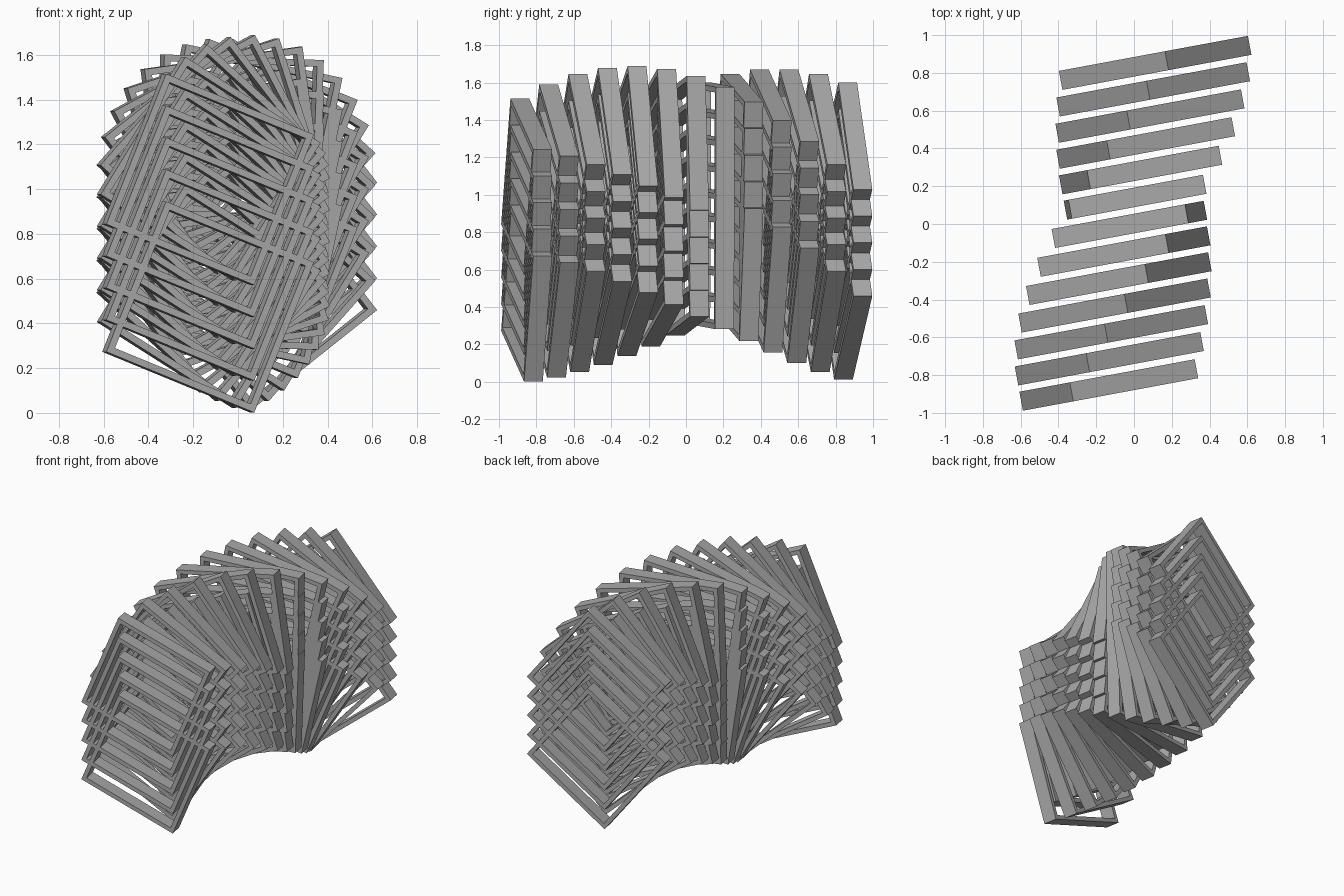
import bpy, bmesh
from math import radians
from mathutils import Matrix

if "Cube" in bpy.data.objects:
    bpy.data.objects.remove(bpy.data.objects["Cube"], do_unlink=True)

COLUMNS, LAYERS = 13, 5         # frames along the twist, copies upward
SIDE, BAR, DEPTH = 0.725, 0.03, 0.102
SPACING, RISE = 0.136, 0.1425
RADIUS, PIVOT_Z = 0.32, 0.338   # each frame swings around a low axis
TURN, START, STEP = 10.5, -65, 10

grey = bpy.data.materials.new("plain_grey")
grey.use_nodes = True
grey.diffuse_color = (0.4, 0.4, 0.4, 1)
grey.node_tree.nodes["Principled BSDF"].inputs["Base Color"].default_value = grey.diffuse_color


def square_frame(name, matrix):
    """Square open frame, extruded through its depth and placed by matrix."""
    bm = bmesh.new()
    rings = []
    for half, y in ((SIDE / 2, -DEPTH / 2), (SIDE / 2, DEPTH / 2),
                    (SIDE / 2 - BAR, DEPTH / 2), (SIDE / 2 - BAR, -DEPTH / 2)):
        rings.append([bm.verts.new((sx * half, y, sz * half))
                      for sx, sz in ((-1, -1), (1, -1), (1, 1), (-1, 1))])
    for k in range(4):
        a, b = rings[k], rings[(k + 1) % 4]
        for j in range(4):
            n = (j + 1) % 4
            bm.faces.new((a[j], a[n], b[n], b[j]))
    bmesh.ops.recalc_face_normals(bm, faces=bm.faces)
    bm.transform(matrix)
    mesh = bpy.data.meshes.new(name)
    bm.to_mesh(mesh)
    bm.free()
    mesh.materials.append(grey)
    obj = bpy.data.objects.new(name, mesh)
    bpy.context.collection.objects.link(obj)
    return obj


# Twisting row of frames, each stacked upward
for i in range(COLUMNS):
    place = (Matrix.Translation((0.003, 0.003, PIVOT_Z))
             @ Matrix.Rotation(radians(TURN), 4, 'Z')
             @ Matrix.Translation((0, (i - (COLUMNS - 1) / 2) * SPACING, 0))
             @ Matrix.Rotation(radians(START + STEP * i), 4, 'Y')
             @ Matrix.Translation((0, 0, RADIUS))
             @ Matrix.Rotation(radians(-3), 4, 'Y'))
    frame = square_frame(f"frame_stack_{i + 1}", place)
    stack = frame.modifiers.new("stack", 'ARRAY')
    stack.count = LAYERS
    stack.use_relative_offset = False
    stack.use_constant_offset = True
    stack.constant_offset_displace = (0, 0, RISE)
